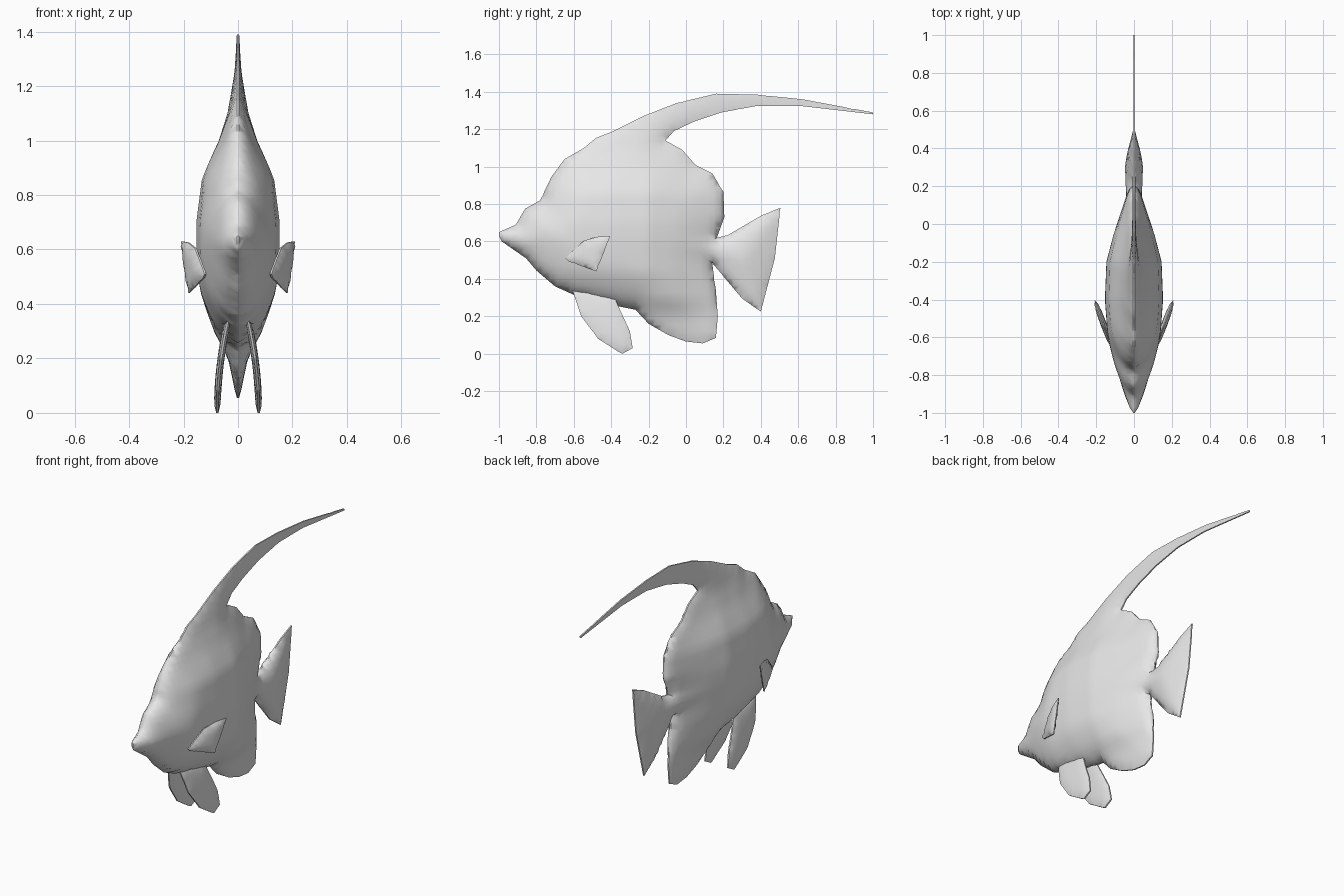
import bpy, bmesh, math
from mathutils import Vector
from mathutils.geometry import intersect_point_line

if "Cube" in bpy.data.objects:
    bpy.data.objects.remove(bpy.data.objects["Cube"])

grey = bpy.data.materials.new("pale_grey")
grey.diffuse_color = (0.8, 0.8, 0.8, 1)
grey.use_nodes = True
grey.node_tree.nodes["Principled BSDF"].inputs["Base Color"].default_value = grey.diffuse_color


def lerp_table(table, v):
    """Piecewise linear lookup in a list of (position, value)."""
    if v <= table[0][0]:
        return table[0][1]
    for (a, fa), (b, fb) in zip(table, table[1:]):
        if v <= b:
            return fa + (fb - fa) * (v - a) / (b - a)
    return table[-1][1]


def edge_distance(p, outline):
    best = 9.0
    for a, b in zip(outline, outline[1:] + outline[:1]):
        q, t = intersect_point_line(p, a, b)
        q = a if t < 0 else b if t > 1 else q
        best = min(best, (p - q).length)
    return best


def rounded(d, radius):
    """Elliptical rise from an edge, full at the given radius."""
    return math.sqrt(1 - (1 - min(d / radius, 1)) ** 2)


def inflate(name, points, step, centre, half, mirror=False):
    """Fill a side outline with a grid and swell it sideways."""
    outline = [Vector((0, y, z)) for y, z in points]
    bm = bmesh.new()
    bm.faces.new([bm.verts.new(p) for p in outline])
    for axis in (1, 2):
        values = [p[axis] for p in outline]
        normal = Vector((0, axis == 1, axis == 2))
        v = min(values) + step * 0.83
        while v < max(values):
            bmesh.ops.bisect_plane(bm, geom=bm.verts[:] + bm.edges[:] + bm.faces[:],
                                   dist=1e-5, plane_co=normal * v, plane_no=normal)
            v += step
    bmesh.ops.triangulate(bm, faces=bm.faces[:])
    bmesh.ops.remove_doubles(bm, verts=bm.verts[:], dist=0.003)
    bm.verts.index_update()
    n = len(bm.verts)
    right, left = [], []
    for v in bm.verts:
        y, z = v.co.y, v.co.z
        h = half(y, z, 0 if v.is_boundary else edge_distance(v.co, outline))
        c = centre(y, z)
        right.append((c + h, y, z))
        left.append((c - h, y, z))
    faces = []
    for f in bm.faces:
        ids = [v.index for v in f.verts]
        faces += [ids, [i + n for i in reversed(ids)]]
    for e in bm.edges:
        if e.is_boundary:
            a, b = e.verts[0].index, e.verts[1].index
            faces.append([a, b, b + n, a + n])
    bm.free()

    mesh = bpy.data.meshes.new(name)
    mesh.from_pydata(right + left, [], faces)
    bm = bmesh.new()
    bm.from_mesh(mesh)
    bmesh.ops.recalc_face_normals(bm, faces=bm.faces[:])
    bm.to_mesh(mesh)
    bm.free()
    mesh.materials.append(grey)
    ob = bpy.data.objects.new(name, mesh)
    bpy.context.collection.objects.link(ob)
    bpy.ops.object.select_all(action='DESELECT')
    ob.select_set(True)
    bpy.context.view_layer.objects.active = ob
    bpy.ops.object.shade_smooth_by_angle(angle=math.radians(45))
    if mirror:
        ob.modifiers.new("mirror", 'MIRROR').use_axis[0] = True
    return ob


# Body with dorsal streamer, tail fin and anal fin
body_outline = [
    # forehead and back
    (-1, .65), (-.91, .69), (-.86, .775), (-.78, .82), (-.72, .945), (-.65, 1.04),
    (-.545, 1.10), (-.48, 1.155), (-.40, 1.185), (-.23, 1.27), (-.05, 1.34),
    # streamer
    (.16, 1.39), (.38, 1.385), (.625, 1.36), (1, 1.29), (1, 1.28), (.61, 1.325),
    (.38, 1.325), (.19, 1.29), (.04, 1.24), (-.065, 1.19), (-.11, 1.14),
    # dorsal fin rear
    (-.02, 1.09), (.05, 1.01), (.14, .965), (.2, .865), (.205, .73), (.165, .62),
    # tail fin
    (.225, .635), (.405, .74), (.505, .78), (.475, .51), (.40, .225), (.30, .295), (.14, .485),
    # anal fin and belly
    (.16, .335), (.17, .2), (.16, .085), (.09, .055), (0, .065), (-.095, .1), (-.2, .16),
    (-.27, .235), (-.37, .255), (-.6, .315), (-.7, .36), (-.8, .445), (-.855, .51),
    (-.985, .6), (-1, .63)]
width_along = [(-1, .045), (-.9, .075), (-.8, .093), (-.6, .135), (-.4, .15), (-.2, .142),
               (0, .09), (.1, .068), (.2, .055), (.3, .052), (.4, .035), (.5, .01), (1, .01)]
width_up = [(.05, .2), (.2, .38), (.3, .75), (.43, .92), (.6, 1), (.7, 1), (.86, .86),
            (1, .46), (1.1, .27), (1.25, .12), (1.4, .07)]


def body_half(y, z, d):
    return .004 + lerp_table(width_along, y) * lerp_table(width_up, z) * rounded(d, .25)


inflate("body", body_outline, .035, lambda y, z: 0, body_half)

# Pair of pectoral fins, flaring outward to the rear
inflate("pectoral_fins",
        [(-.645, .51), (-.605, .55), (-.545, .605), (-.475, .625), (-.405, .63),
         (-.44, .54), (-.48, .44), (-.63, .495)],
        .025, lambda y, z: .12 + .36 * (y + .645),
        lambda y, z, d: .003 + .014 * rounded(d, .06), mirror=True)

# Pair of pelvic fins, curving outward as they hang
inflate("pelvic_fins",
        [(-.61, .35), (-.56, .2), (-.47, .08), (-.36, .01), (-.34, 0), (-.285, .03),
         (-.3, .12), (-.36, .25), (-.39, .32)],
        .03, lambda y, z: .076 - .34 * z * z,
        lambda y, z, d: .004 + .009 * rounded(d, .07), mirror=True)
